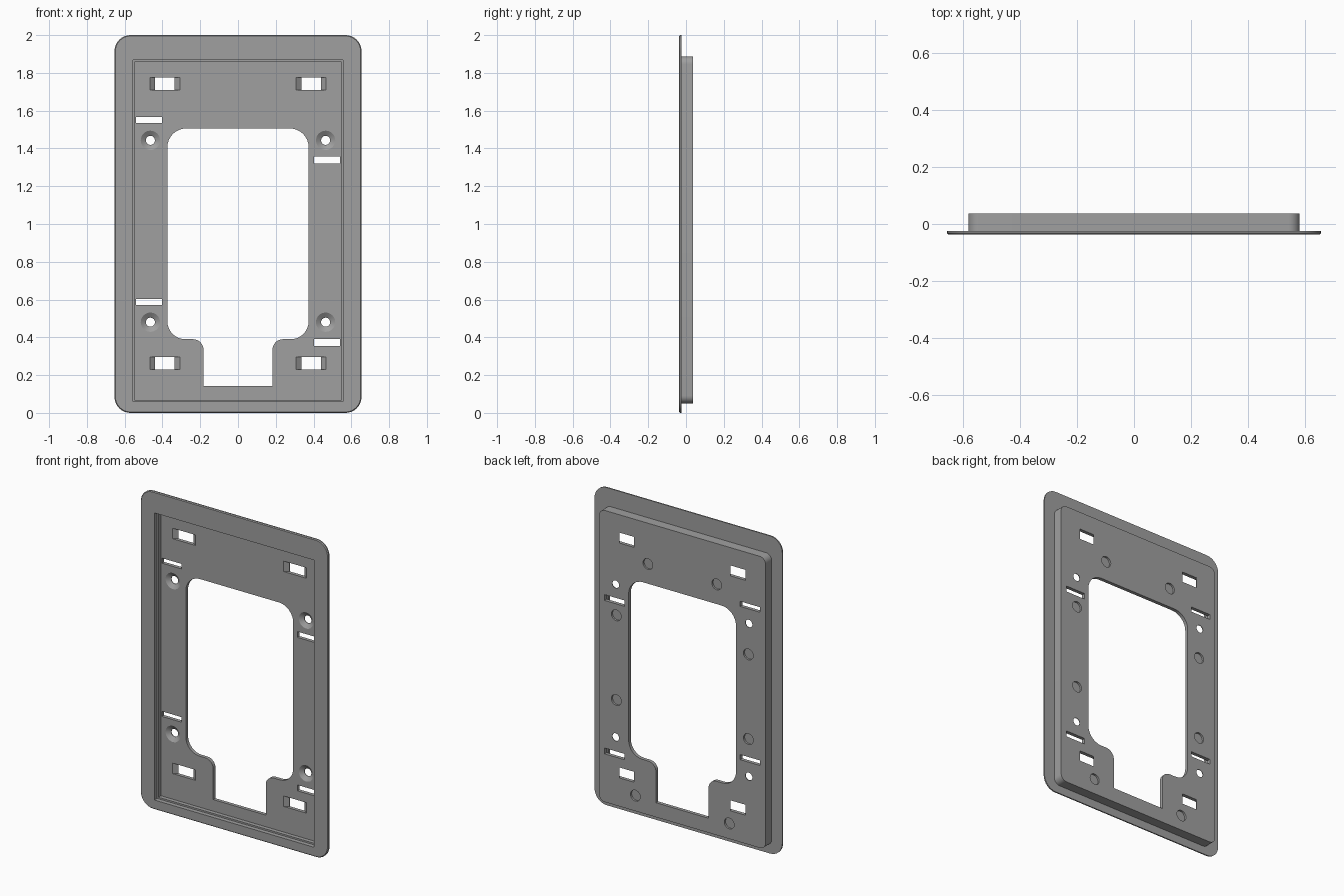
import bpy, bmesh, math
from mathutils import Vector

cube = bpy.data.objects.get("Cube")
if cube:
    bpy.data.objects.remove(cube)

grey = bpy.data.materials.new("plain grey")
grey.use_nodes = True
colour = (0.35, 0.35, 0.35, 1)
grey.diffuse_color = colour
grey.node_tree.nodes["Principled BSDF"].inputs["Base Color"].default_value = colour

FRONT, BACK = -0.037, 0.037
FLANGE_BACK = -0.024
FLOOR = 0.015          # front face of the back panel
STEPS = 8


def rect(x0, x1, z0, z1, r=0):
    return [(x0, z0, r), (x1, z0, r), (x1, z1, r), (x0, z1, r)]


def disc(x, z, r):
    return rect(x - r, x + r, z - r, z + r, r)


def fillet(corners):
    """Round each right-angled corner (x, z, radius)."""
    pts = []
    for i, (x, z, r) in enumerate(corners):
        p = Vector((x, z))
        if r == 0:
            pts.append(p)
            continue
        a = (Vector(corners[i - 1][:2]) - p).normalized()
        b = (Vector(corners[(i + 1) % len(corners)][:2]) - p).normalized()
        for k in range(STEPS + 1):
            t = math.pi / 2 * k / STEPS
            pts.append(p + r * (a + b - b * math.cos(t) - a * math.sin(t)))
    return pts


def loft(name, sections):
    """Solid through outlines placed at successive depths (y, corners)."""
    bm = bmesh.new()
    rings = [[bm.verts.new((p.x, y, p.y)) for p in fillet(c)] for y, c in sections]
    for low, high in zip(rings, rings[1:]):
        for i in range(len(low)):
            bm.faces.new((low[i - 1], low[i], high[i], high[i - 1]))
    bm.faces.new(rings[0])
    bm.faces.new(rings[-1])
    bmesh.ops.remove_doubles(bm, verts=bm.verts, dist=1e-5)
    bmesh.ops.recalc_face_normals(bm, faces=bm.faces)
    mesh = bpy.data.meshes.new(name)
    bm.to_mesh(mesh)
    bm.free()
    mesh.materials.append(grey)
    obj = bpy.data.objects.new(name, mesh)
    bpy.context.collection.objects.link(obj)
    return obj


def combine(target, tool, operation):
    mod = target.modifiers.new(operation.lower(), "BOOLEAN")
    mod.operation, mod.solver, mod.object = operation, "EXACT", tool
    bpy.context.view_layer.objects.active = target
    bpy.ops.object.modifier_apply(modifier=mod.name)
    bpy.data.objects.remove(tool)


# Thin front flange with an eased front edge, and the box behind it
edge = 0.005
frame = loft("mounting_frame", [
    (FRONT, rect(-0.654 + edge, 0.654 - edge, edge, 2 - edge, 0.085 - edge)),
    (FRONT + edge, rect(-0.654, 0.654, 0, 2, 0.085)),
    (FLANGE_BACK, rect(-0.654, 0.654, 0, 2, 0.085))])
box = loft("rear_box", [(y, rect(-0.58, 0.58, 0.051, 1.887, 0.04))
                        for y in (FRONT + 0.008, BACK)])
combine(frame, box, "UNION")


def cut(*sections):
    combine(frame, loft("cutter", sections), "DIFFERENCE")


# Stepped front recess
cut((FRONT - 0.02, rect(-0.557, 0.557, 0.059, 1.867)),
    (-0.01, rect(-0.557, 0.557, 0.059, 1.867)))
cut((-0.02, rect(-0.547, 0.547, 0.069, 1.857)),
    (FLOOR, rect(-0.547, 0.547, 0.069, 1.857)))

# Central window with the cable notch below it
half = [(0.183, 0.142, 0), (0.183, 0.39, 0.055), (0.374, 0.39, 0.095), (0.374, 1.506, 0.1)]
window = half + [(-x, z, r) for x, z, r in reversed(half)]
cut((0, window), (BACK + 0.02, window))

# Narrow slots, higher on the right-hand side
for x0, z0, h in ((-0.541, 1.535, 0.032), (-0.541, 0.57, 0.032),
                  (0.403, 1.32, 0.037), (0.403, 0.354, 0.037)):
    slot = rect(x0, x0 + 0.138, z0, z0 + h)
    cut((0, slot), (BACK + 0.02, slot))

for side in (-1, 1):
    # Clip holes with ramped sides
    for z in (1.742, 0.263):
        wide = rect(side * 0.387 - 0.079, side * 0.387 + 0.079, z - 0.033, z + 0.033)
        thin = rect(side * 0.387 - 0.052, side * 0.387 + 0.052, z - 0.033, z + 0.033)
        cut((0, wide), (FLOOR, wide), (BACK - 0.002, thin), (BACK + 0.02, thin))
    # Countersunk screw holes
    for z in (1.443, 0.48):
        x = side * 0.464
        cut((0, disc(x, z, 0.051)), (FLOOR, disc(x, z, 0.051)),
            (BACK - 0.004, disc(x, z, 0.024)), (BACK + 0.02, disc(x, z, 0.024)))
    # Shallow round pockets on the back
    for x, z in ((0.24, 1.63), (0.46, 1.248), (0.46, 0.715), (0.327, 0.148)):
        pocket = disc(side * x, z, 0.034)
        cut((BACK - 0.012, pocket), (BACK + 0.02, pocket))

# Smooth the rounded corners, keep the edges crisp
bpy.ops.object.select_all(action="DESELECT")
frame.select_set(True)
bpy.context.view_layer.objects.active = frame
bpy.ops.object.shade_smooth_by_angle(angle=math.radians(25))
